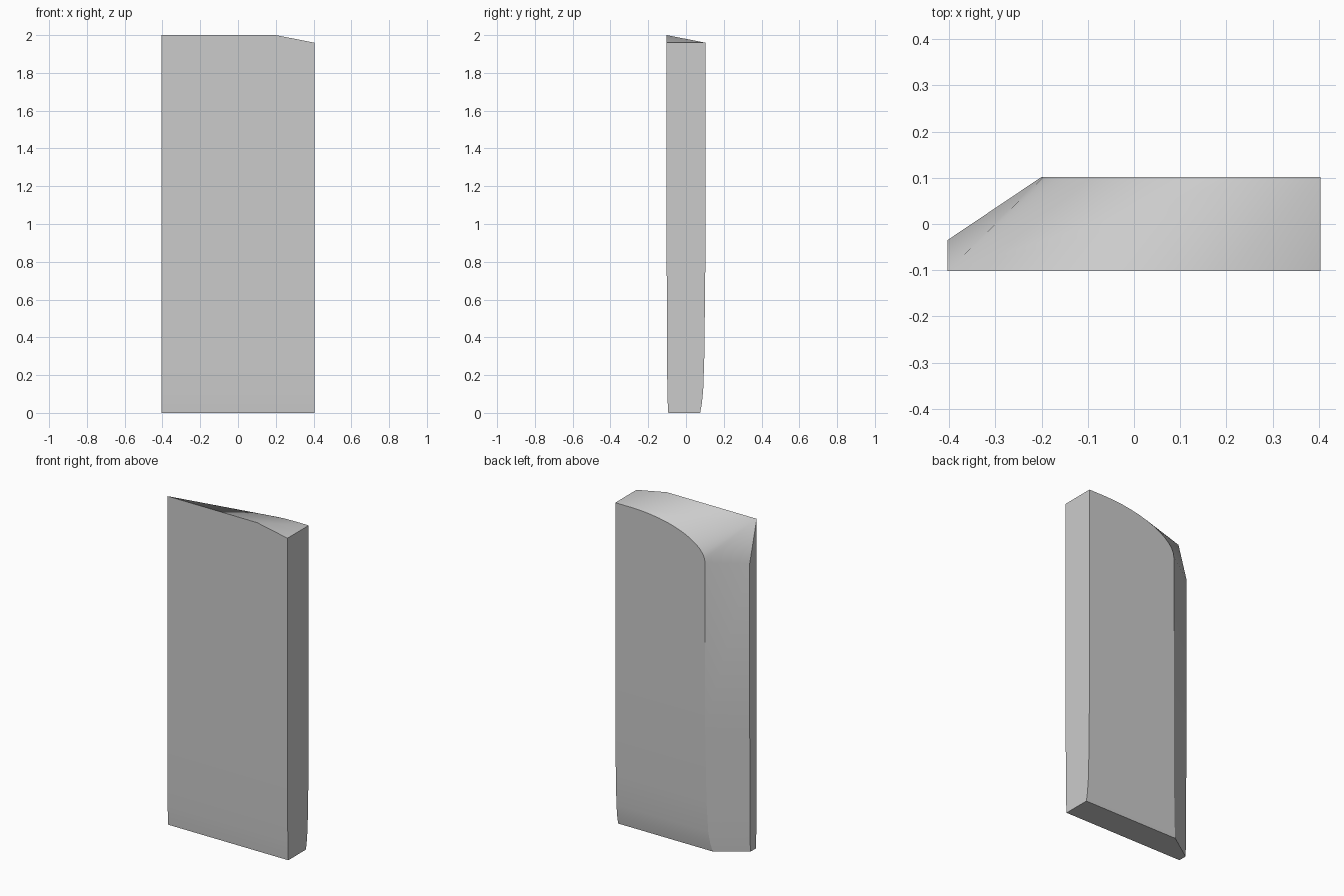
import bpy, bmesh, math

cube = bpy.data.objects.get("Cube")
if cube:
    bpy.data.objects.remove(cube, do_unlink=True)

SIDE, FRONT, BACK = 0.404, -0.102, 0.102
CHAMFER_X, CHAMFER_Y = -0.2, -0.035
SHOULDER, CORNER, TOP = 1.755, 1.96, 2.0

# Plain grey material
grey = bpy.data.materials.new("plain grey")
grey.use_nodes = True
colour = (0.6, 0.6, 0.6, 1)
grey.diffuse_color = colour
grey.node_tree.nodes["Principled BSDF"].inputs["Base Color"].default_value = colour

bm = bmesh.new()


def section(z, inset):
    """Five-sided plan: front, right side, back, chamfer, narrow left side."""
    plan = [(-SIDE, FRONT + inset * 0.3), (SIDE, FRONT + inset * 0.3),
            (SIDE, BACK - inset), (CHAMFER_X - inset * 1.2, BACK - inset),
            (-SIDE, CHAMFER_Y - inset * 0.25)]
    return [bm.verts.new((x, y, z)) for x, y in plan]


# Body, drawn in slightly towards the foot
levels = [(0, 0.027), (0.05, 0.018), (0.12, 0.011), (0.3, 0.005),
          (0.75, 0), (SHOULDER, 0)]
rings = [section(z, inset) for z, inset in levels]
bm.faces.new(reversed(rings[0]))
for low, high in zip(rings, rings[1:]):
    for i in range(5):
        j = (i + 1) % 5
        bm.faces.new((low[i], low[j], high[j], high[i]))

# Rim of the top: straight front edge, dropped corner, rounded back edge
front_left, front_right, back_right, back_left, left_end = rings[-1]
apex = bm.verts.new((-SIDE, FRONT, TOP))
ridge = bm.verts.new((0.2, FRONT, TOP))
corner_front = bm.verts.new((SIDE, FRONT, CORNER))
corner_back = bm.verts.new((SIDE, BACK, CORNER))
arc = [corner_back]
STEPS, ARC_X = 12, 0.3
for k in range(STEPS):
    a = math.pi / 2 * k / STEPS
    arc.append(bm.verts.new((ARC_X - (ARC_X - CHAMFER_X) * math.sin(a), BACK,
                             SHOULDER + (CORNER - SHOULDER) * math.cos(a))))
arc.append(back_left)

# Upright faces above the shoulder
bm.faces.new((front_left, front_right, corner_front, ridge, apex))
bm.faces.new((front_right, back_right, corner_back, corner_front))
bm.faces.new([back_right] + list(reversed(arc)))
bm.faces.new((left_end, front_left, apex))

# Sloping top, fanned from the high front corner
bm.faces.new((ridge, corner_front, corner_back))
bm.faces.new((apex, ridge, corner_back))
for p, q in zip(arc, arc[1:]):
    bm.faces.new((apex, p, q))
bm.faces.new((apex, back_left, left_end))

bmesh.ops.recalc_face_normals(bm, faces=bm.faces)
mesh = bpy.data.meshes.new("slab")
bm.to_mesh(mesh)
bm.free()
mesh.materials.append(grey)
slab = bpy.data.objects.new("slab", mesh)
bpy.context.collection.objects.link(slab)
bpy.context.view_layer.objects.active = slab
slab.select_set(True)
bpy.ops.object.shade_smooth_by_angle(angle=math.radians(30))
